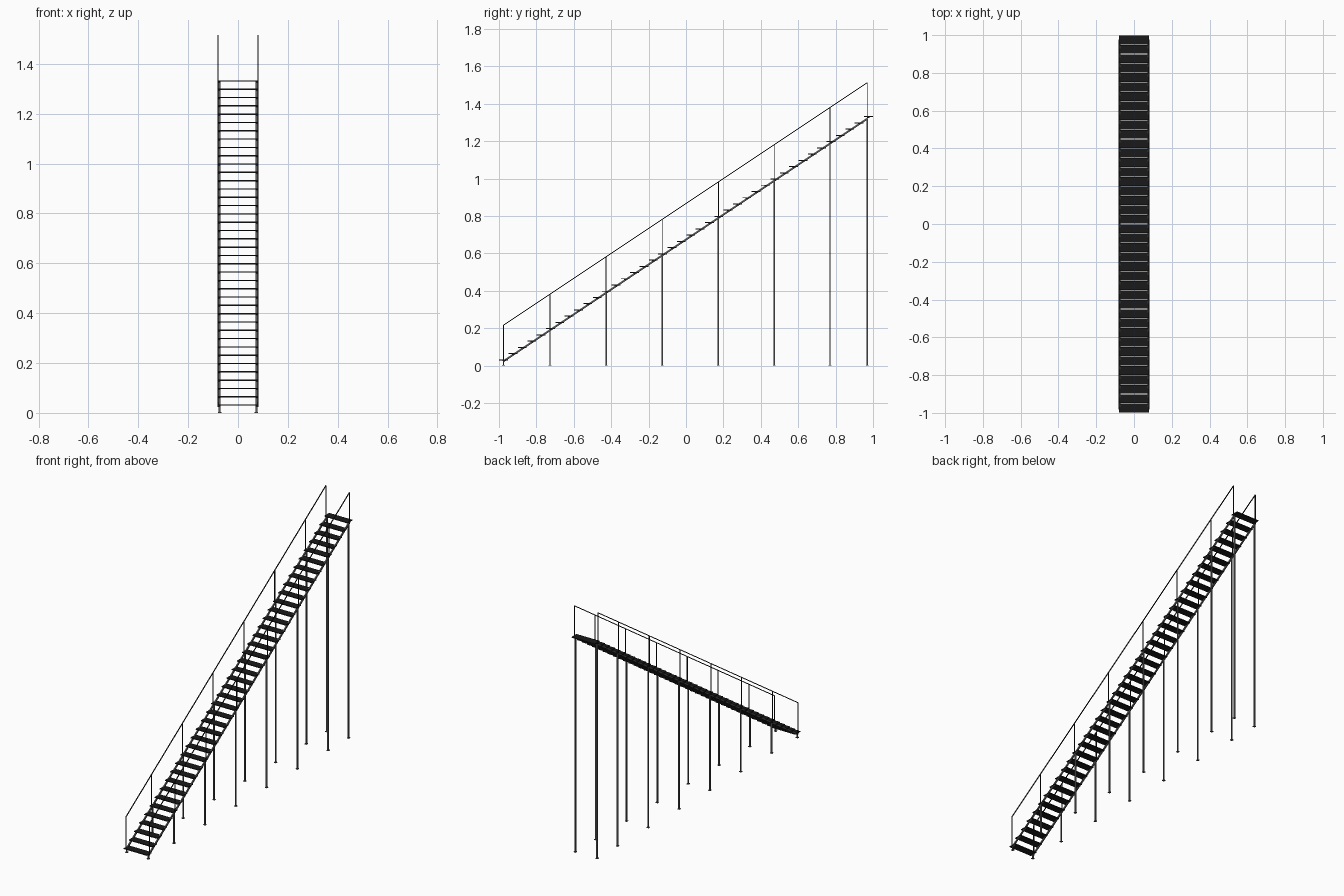
import bpy
import math
from mathutils import Vector

cube = bpy.data.objects.get("Cube")
if cube:
    bpy.data.objects.remove(cube)

STEPS, RUN, RISE = 40, 0.05, 1.3333 / 40
SLOPE = RISE / RUN
POSTS = [-0.976, -0.727, -0.427, -0.127, 0.173, 0.472, 0.77, 0.969]
RAIL_LIFT = 0.193


def material(name, value):
    mat = bpy.data.materials.new(name)
    mat.use_nodes = True
    colour = (value, value, value, 1)
    mat.diffuse_color = colour
    mat.node_tree.nodes["Principled BSDF"].inputs["Base Color"].default_value = colour
    return mat


black = material("black_steel", 0.010)
grey = material("grey_steel", 0.11)


def box(name, mat, centre, size, tilt=0):
    bpy.ops.mesh.primitive_cube_add(size=1, location=centre, rotation=(tilt, 0, 0))
    obj = bpy.context.object
    obj.name = name
    obj.scale = size
    obj.data.materials.append(mat)


def sloped_bar(name, mat, x, lift, width, depth):
    a, b = [Vector((x, y, stair_z(y) + lift)) for y in (POSTS[0], POSTS[-1])]
    d = b - a
    box(name, mat, (a + b) / 2, (width, d.length, depth), math.atan2(d.z, d.y))


def upright(name, mat, x, y, low, high, width):
    box(name, mat, (x, y, (low + high) / 2), (width, width, high - low))


def stair_z(y):
    return RISE + (y + 0.975) * SLOPE - 0.009


# Treads, each with a small bracket over either stringer
for i in range(STEPS):
    y, z = -0.975 + i * RUN, (i + 1) * RISE
    box("tread", black, (0, y, z - 0.002), (0.158, 0.047, 0.005))
    for x in (-0.075, 0.075):
        box("tread_bracket", black, (x, y, z - 0.006), (0.009, 0.012, 0.006))

for side, x in (("left", 1), ("right", -1)):
    # Stringer
    sloped_bar(side + "_stringer", grey, x * 0.0745, 0, 0.007, 0.010)

    # Handrail
    sloped_bar(side + "_handrail", black, x * 0.080, RAIL_LIFT, 0.0045, 0.0045)

    # Baluster, supporting leg and foot plate at each post
    for y in POSTS:
        z = stair_z(y)
        upright(side + "_baluster", black, x * 0.080, y, z, z + RAIL_LIFT, 0.0045)
        upright(side + "_leg", grey, x * 0.074, y, 0, z, 0.0075)
        box(side + "_foot", grey, (x * 0.074, y, 0.002), (0.014, 0.014, 0.004))
